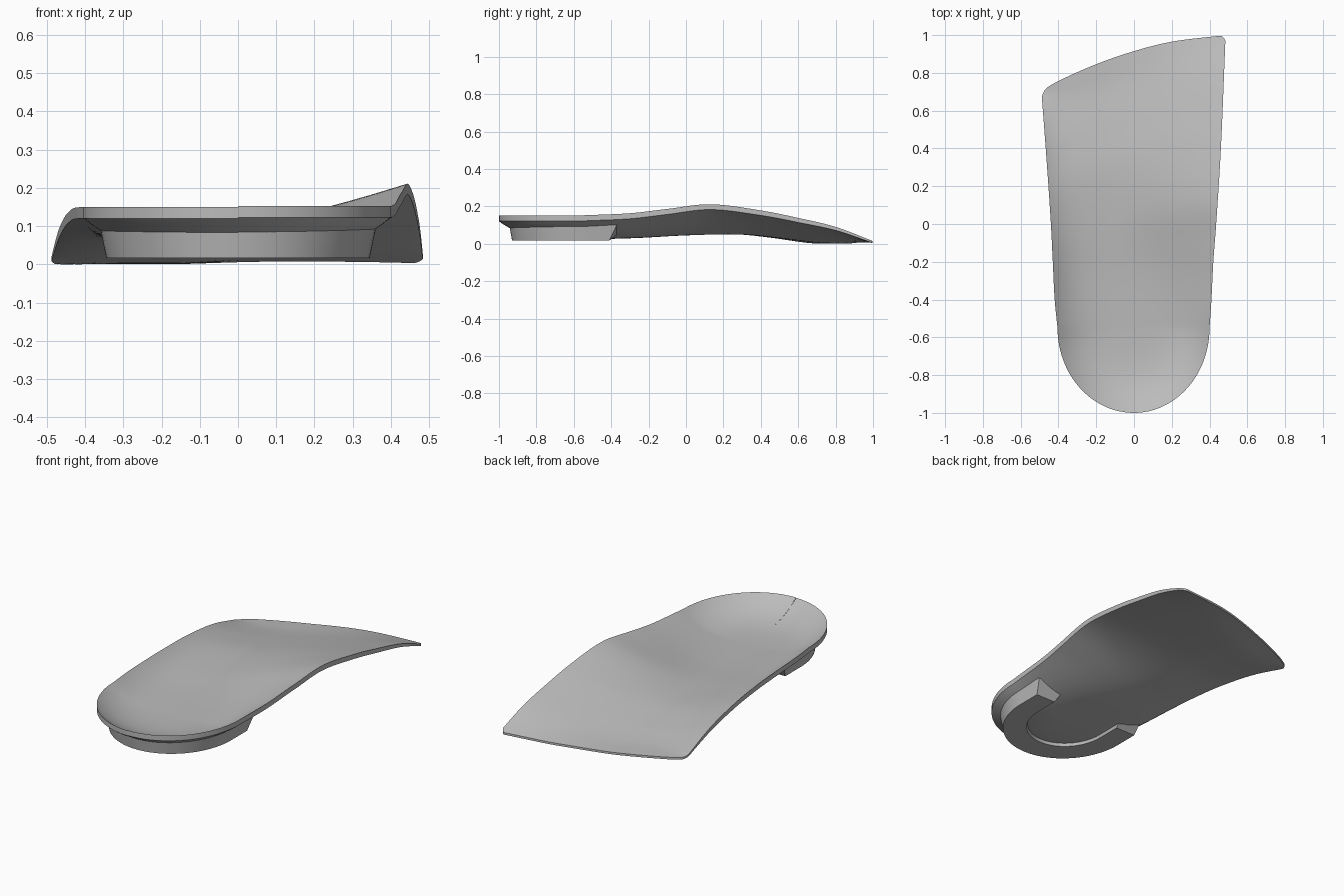
import bpy, bmesh, math

cube = bpy.data.objects.get("Cube")
if cube:
    bpy.data.objects.remove(cube, do_unlink=True)

grey = bpy.data.materials.new("light_grey")
grey.use_nodes = True
colour = (0.5, 0.5, 0.5, 1)
grey.diffuse_color = colour
grey.node_tree.nodes["Principled BSDF"].inputs["Base Color"].default_value = colour


def curve(points):
    """Smooth function through a few (position, value) points."""
    n = len(points)

    def slope(i):
        a, b = points[max(i - 1, 0)], points[min(i + 1, n - 1)]
        return (b[1] - a[1]) / (b[0] - a[0])

    def value(x):
        x = min(max(x, points[0][0]), points[-1][0])
        i = 0
        while i < n - 2 and x > points[i + 1][0]:
            i += 1
        (x0, y0), (x1, y1) = points[i], points[i + 1]
        h = x1 - x0
        t = (x - x0) / h
        return ((1 + 2 * t) * (1 - t) ** 2 * y0 + t * (1 - t) ** 2 * h * slope(i)
                + t * t * (3 - 2 * t) * y1 + t * t * (t - 1) * h * slope(i + 1))
    return value


HEEL = -0.55  # centre of the round heel
# Plan outline
left_width = curve([(HEEL, .405), (-.4, .42), (-.2, .43), (0, .44), (.3, .46), (.7, .49)])
right_width = curve([(HEEL, .40), (-.4, .41), (-.2, .42), (0, .435), (.4, .46), (1, .485)])
front_edge = curve([(-.49, .70), (-.4, .755), (-.2, .845), (0, .915), (.2, .965), (.485, 1)])
# Rim heights along y
left_rim = curve([(HEEL, .15), (-.2, .147), (0, .14), (.2, .125), (.45, .085), (.7, .012)])
right_rim = curve([(HEEL, .152), (-.3, .163), (-.1, .186), (.13, .211), (.4, .178),
                   (.6, .138), (.8, .09), (1, .014)])
# Floor, thickness and section shape from heel (0) to front edge (1)
floor = curve([(0, .052), (.2, .06), (.4, .074), (.6, .076), (.75, .053), (.9, .022), (1, .013)])
thickness = curve([(0, .03), (.5, .028), (.8, .023), (1, .012)])
low_line = curve([(0, 0), (.4, -.25), (1, -.3)])
arch_power = curve([(0, 3.4), (.2, 2.1), (.42, 1.3), (1, 1.4)])


def height(s, y, v):
    low = low_line(v)
    if s > low:
        rim, q, power = right_rim(y), (s - low) / (1 - low), arch_power(v)
    else:
        rim, q, power = left_rim(y), (low - s) / (1 + low), 3.4
    return floor(v) + (rim - floor(v)) * q ** power


def shell_point(s, row):
    """Plan position and top height; negative rows fan round the heel."""
    if row < 0:
        a = math.pi / 2 * (1 + row)
        width = right_width(HEEL) if s > 0 else left_width(HEEL)
        return s * width * math.sin(a), HEEL - .45 * abs(s) * math.cos(a), height(s, HEEL, 0)
    front = front_edge(s * .485) - .03 * max(0, (abs(s) - .94) / .06) ** 2
    y = HEEL + row * (front - HEEL)
    return s * (right_width(y) if s > 0 else left_width(y)), y, height(s, y, row)


def make_object(name, bm, angle):
    bmesh.ops.recalc_face_normals(bm, faces=bm.faces)
    mesh = bpy.data.meshes.new(name)
    bm.to_mesh(mesh)
    bm.free()
    obj = bpy.data.objects.new(name, mesh)
    bpy.context.collection.objects.link(obj)
    mesh.materials.append(grey)
    bpy.ops.object.select_all(action='DESELECT')
    obj.select_set(True)
    bpy.context.view_layer.objects.active = obj
    bpy.ops.object.shade_smooth_by_angle(angle=math.radians(angle))
    return obj


# Contoured shell: an upper sheet and a lower sheet joined by a vertical rim
bm = bmesh.new()
half = 24
columns = [math.sin(math.pi / 2 * i / half) for i in range(-half, half + 1)]
rows = [i / 24 - 1 for i in range(24)] + [i / 60 for i in range(61)]
upper, lower = [], []
for row in rows:
    top, bottom = [], []
    for s in columns:
        x, y, z = shell_point(s, row)
        top.append(bm.verts.new((x, y, z)))
        bottom.append(bm.verts.new((x, y, max(z - thickness(max(row, 0)), 0))))
    upper.append(top)
    lower.append(bottom)
for sheet in (upper, lower):
    for a, b in zip(sheet, sheet[1:]):
        for i in range(len(columns) - 1):
            bm.faces.new((a[i], a[i + 1], b[i + 1], b[i]))
for side in (0, -1):
    for j in range(len(rows) - 1):
        bm.faces.new((upper[j][side], upper[j + 1][side], lower[j + 1][side], lower[j][side]))
for i in range(len(columns) - 1):
    bm.faces.new((upper[-1][i], upper[-1][i + 1], lower[-1][i + 1], lower[-1][i]))
bmesh.ops.remove_doubles(bm, verts=bm.verts, dist=0.0002)
bmesh.ops.dissolve_degenerate(bm, edges=bm.edges, dist=0.0002)
make_object("insole_shell", bm, 40)

# Horseshoe heel post swept round the underside of the cup
bm = bmesh.new()
# Section corners: half width, reach behind heel centre, height, arm end
section = [(.345, .38, .017, -.41), (.362, .395, .10, -.37),
           (.21, .235, .05, -.37), (.22, .245, .017, -.41)]
steps = 40
loops = []
for k in range(-1, steps + 2):
    a = math.pi * min(max(k, 0), steps) / steps
    loop = []
    for width, reach, z, end in section:
        y = end if k in (-1, steps + 1) else HEEL - reach * math.sin(a)
        loop.append(bm.verts.new((width * math.cos(a), y, z)))
    loops.append(loop)
for a, b in zip(loops, loops[1:]):
    for i in range(4):
        bm.faces.new((a[i], a[(i + 1) % 4], b[(i + 1) % 4], b[i]))
bm.faces.new(loops[0])
bm.faces.new(loops[-1])
make_object("heel_post", bm, 35)
